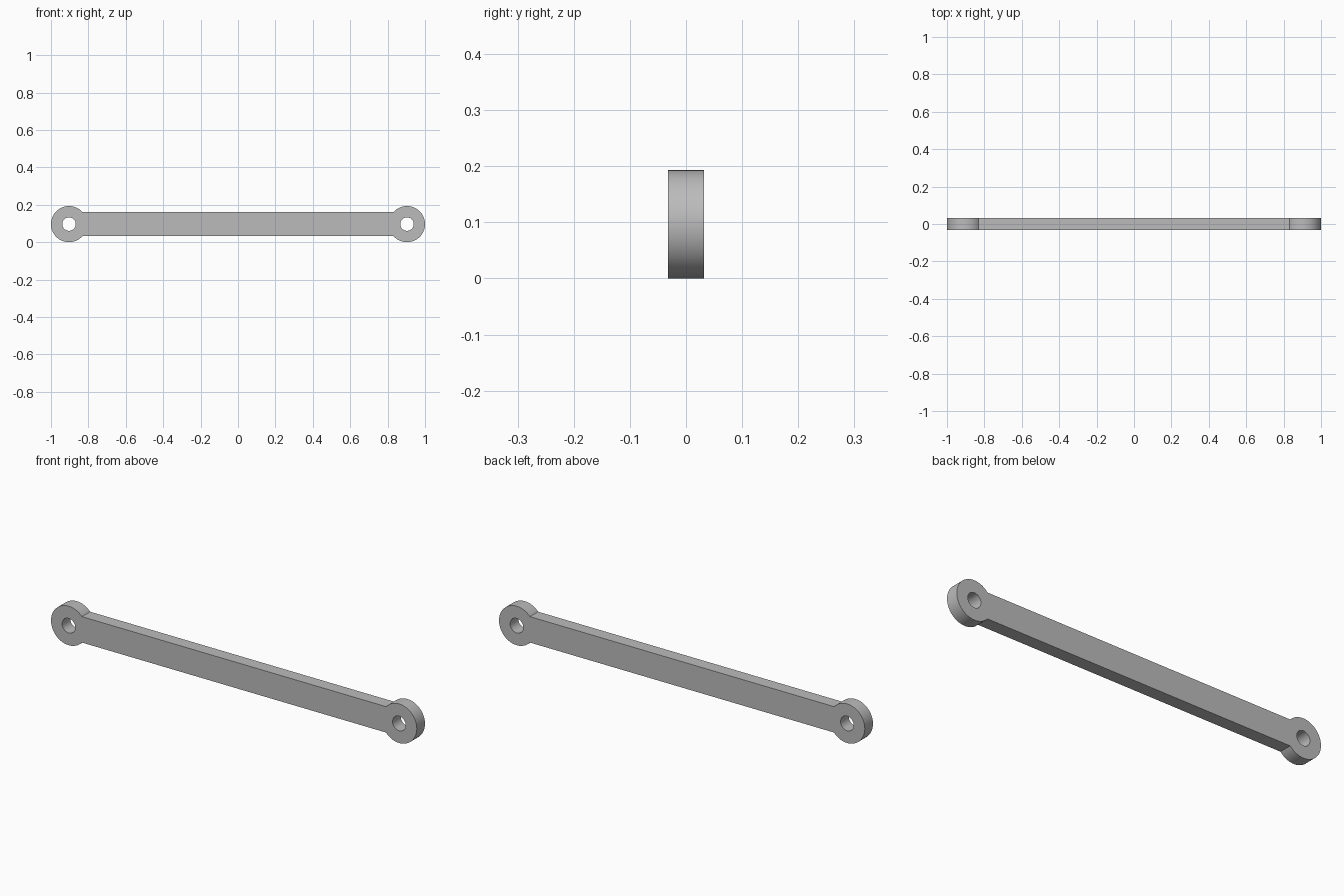
import bpy
import bmesh
from math import asin, cos, pi, sin

EYE_R = 0.0965       # outer radius of each end eye, also its centre height
HOLE_R = 0.036
BAR_HALF = 0.064     # half height of the bar
DEPTH = 0.064        # thickness along y
EYE_X = 1 - EYE_R

if "Cube" in bpy.data.objects:
    bpy.data.objects.remove(bpy.data.objects["Cube"])

steel = bpy.data.materials.new("grey_steel")
steel.use_nodes = True
grey = (0.5, 0.5, 0.5, 1)
steel.diffuse_color = grey
steel.node_tree.nodes["Principled BSDF"].inputs["Base Color"].default_value = grey


def arc(cx, radius, start, end, steps):
    """Points on an arc in the xz plane, both ends included."""
    return [(cx + radius * cos(start + (end - start) * i / steps),
             EYE_R + radius * sin(start + (end - start) * i / steps))
            for i in range(steps + 1)]


def add_loop(bm, points):
    verts = [bm.verts.new((x, -DEPTH / 2, z)) for x, z in points]
    for a, b in zip(verts, verts[1:] + verts[:1]):
        bm.edges.new((a, b))


bm = bmesh.new()

# Outline: two round eyes joined by a straight bar
neck = pi - asin(BAR_HALF / EYE_R)
add_loop(bm, arc(EYE_X, EYE_R, -neck, neck, 56)
         + arc(-EYE_X, EYE_R, pi - neck, pi + neck, 56))

# Pin holes
for side in (1, -1):
    add_loop(bm, arc(side * EYE_X, HOLE_R, 0, 2 * pi, 48)[:-1])

# Fill the front face around the holes and extrude it to the back
bmesh.ops.triangle_fill(bm, use_beauty=True, use_dissolve=False, edges=bm.edges[:])
ext = bmesh.ops.extrude_face_region(bm, geom=bm.faces[:], use_keep_orig=True)
back = [v for v in ext["geom"] if isinstance(v, bmesh.types.BMVert)]
bmesh.ops.translate(bm, verts=back, vec=(0, DEPTH, 0))
bmesh.ops.recalc_face_normals(bm, faces=bm.faces[:])

mesh = bpy.data.meshes.new("link_bar")
bm.to_mesh(mesh)
bm.free()
mesh.materials.append(steel)

link = bpy.data.objects.new("link_bar", mesh)
bpy.context.collection.objects.link(link)
bpy.ops.object.select_all(action="DESELECT")
link.select_set(True)
bpy.context.view_layer.objects.active = link
bpy.ops.object.shade_smooth_by_angle()
